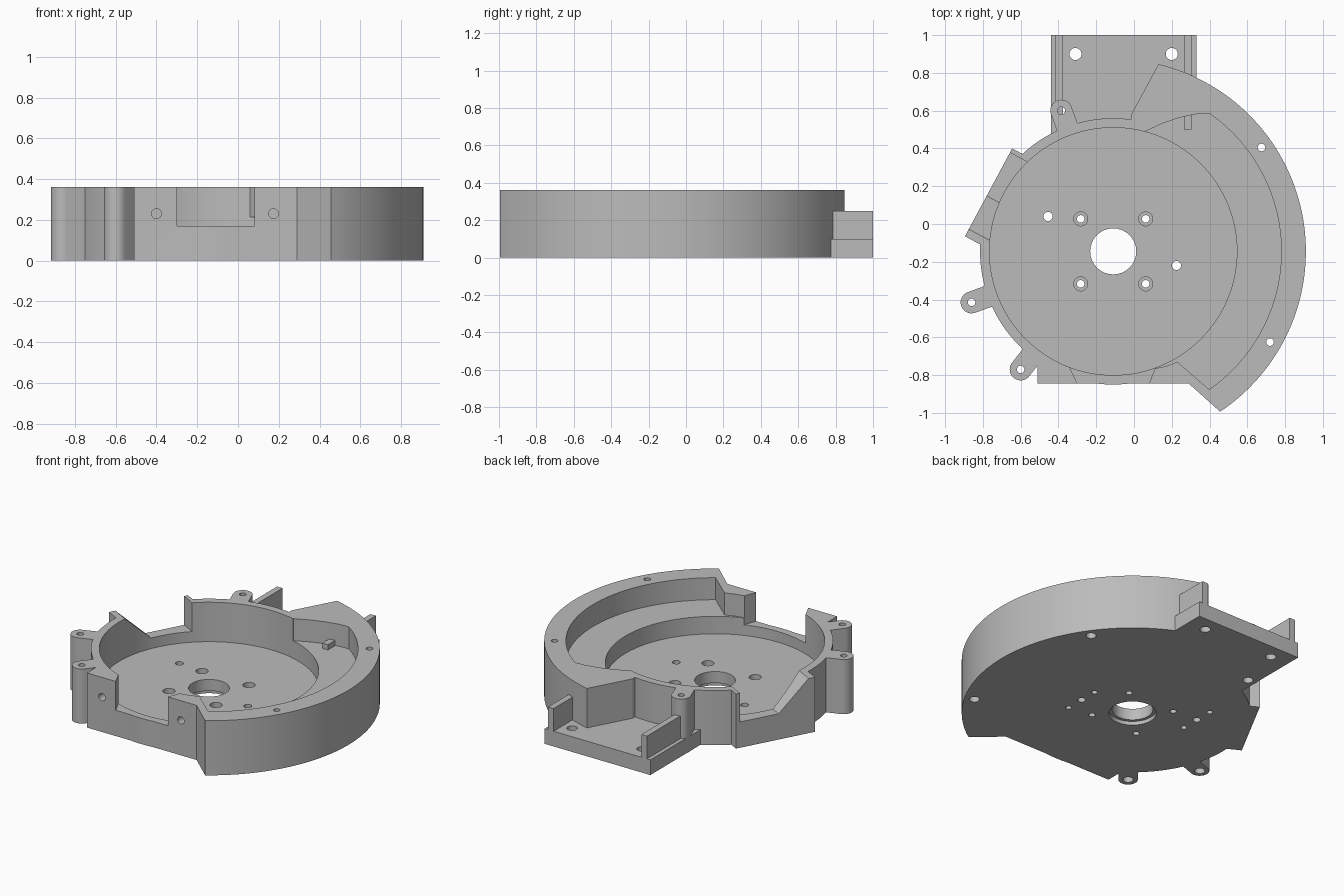
import bpy, bmesh, math
from mathutils import Vector, Matrix

cube = bpy.data.objects.get("Cube")
if cube:
    bpy.data.objects.remove(cube)

grey = bpy.data.materials.new("machined_grey")
grey.use_nodes = True
grey.diffuse_color = (0.5, 0.5, 0.5, 1)
grey.node_tree.nodes["Principled BSDF"].inputs["Base Color"].default_value = (0.5, 0.5, 0.5, 1)

C = Vector((-0.11, -0.145))   # axis of the round chamber
H = 0.36                      # wall height
FLOOR, LEDGE, SILL = 0.10, 0.215, 0.17


def arc(center, r, a0, a1, n):
    return [(center[0] + r * math.cos(math.radians(a0 + (a1 - a0) * i / n)),
             center[1] + r * math.sin(math.radians(a0 + (a1 - a0) * i / n))) for i in range(n + 1)]


def circle(center, r, n=32):
    return arc(center, r, 0, 360, n)[:-1]


def prism(name, pts, z0, z1, frame=None):
    """Extrude a flat outline from z0 to z1, optionally placed by a matrix."""
    bm = bmesh.new()
    face = bm.faces.new([bm.verts.new((p[0], p[1], z0)) for p in pts])
    out = bmesh.ops.extrude_face_region(bm, geom=[face])
    top = [v for v in out["geom"] if isinstance(v, bmesh.types.BMVert)]
    bmesh.ops.translate(bm, verts=top, vec=(0, 0, z1 - z0))
    if frame:
        bm.transform(frame)
    bmesh.ops.recalc_face_normals(bm, faces=bm.faces)
    mesh = bpy.data.meshes.new(name)
    bm.to_mesh(mesh)
    bm.free()
    mesh.materials.append(grey)
    ob = bpy.data.objects.new(name, mesh)
    bpy.context.collection.objects.link(ob)
    return ob


def box(name, x0, x1, y0, y1, z0, z1):
    return prism(name, [(x0, y0), (x1, y0), (x1, y1), (x0, y1)], z0, z1)


def combine(target, tool, operation):
    mod = target.modifiers.new("join", "BOOLEAN")
    mod.operation = operation
    mod.solver = "EXACT"
    mod.object = tool
    bpy.context.view_layer.objects.active = target
    bpy.ops.object.modifier_apply(modifier=mod.name)
    bpy.data.objects.remove(tool)


def add(tool):
    combine(housing, tool, "UNION")


def cut(tool):
    combine(housing, tool, "DIFFERENCE")


def hole(p, r, z0=-0.1, z1=0.5):
    cut(prism("hole", circle(p, r), z0, z1))


# round chamber body
housing = prism("housing", circle(C, 0.705, 128), 0, H)

# wide right-hand sector with the straight front wall
add(prism("sector", arc(C, 1.02, -56.3, 76.4, 72)
          + [(-0.015, 0.58), (-0.015, 0.4), tuple(C), (-0.51, -0.5),
             (-0.51, -0.845), (0.29, -0.845)], 0, H))

# slanted mounting plate on the left flank; frame axes: along, up, inward
start, end = Vector((-0.645, 0.40)), Vector((-0.895, -0.065))
along = (end - start).normalized()
inward = Vector((-along.y, along.x))
frame = Matrix(((along.x, 0, inward.x, start.x),
                (along.y, 0, inward.y, start.y),
                (0, 1, 0, 0),
                (0, 0, 0, 1)))
length = (end - start).length
add(prism("side_plate", [(0, 0), (length, 0), (length, H), (0, H)], 0, 0.2, frame))

# screw lugs on the outer wall
lugs = [Vector((-0.385, 0.60)), Vector((-0.86, -0.415)), Vector((-0.60, -0.77))]
for p in lugs:
    a = math.degrees(math.atan2(p.y - C.y, p.x - C.x))
    root = p + (C - p).normalized() * 0.25
    add(prism("lug", arc(p, 0.058, a - 90, a + 90, 20)
              + arc(root, 0.058, a + 90, a + 91, 1)[:1]
              + arc(root, 0.058, a - 90, a - 89, 1)[:1], 0, H))

# rear platform
add(box("platform", -0.44, 0.33, 0.3, 1.0, 0, FLOOR))

# chamber pocket and raised ledge pocket
cut(prism("chamber", circle(C, 0.655, 128), FLOOR, 0.5))
cut(prism("ledge", arc(C, 0.89, -55.2, 55.2, 60)
          + [(0.33, 0.582), (0.24, 0.563), (0.15, 0.532), (0.06, 0.49),
             tuple(C), (0.11, -0.765), (0.17, -0.753), (0.23, -0.73)], LEDGE, 0.5))

# front opening
cut(prism("front_opening", [(-0.30, -0.845), (-0.26, -0.93), (0.05, -0.93), (0.08, -0.845),
                            (0.12, -0.74), (0.05, -0.6), (-0.3, -0.6), (-0.345, -0.75)],
          SILL, 0.5))

# side opening with one sloping end
cut(prism("side_opening", [(0.025, SILL), (0.285, SILL), (0.485, H), (0.485, 0.5), (0.025, 0.5)],
          -0.1, 0.17, frame))

# side plate and front wall screw holes
for t, z in ((0.28, 0.115), (0.425, 0.115), (0.425, 0.25)):
    cut(prism("side_hole", circle((t, z), 0.022), -0.05, 0.06, frame))
front = Matrix(((1, 0, 0, 0), (0, 0, 1, -0.845), (0, 1, 0, 0), (0, 0, 0, 1)))
for x in (-0.40, 0.175):
    cut(prism("front_hole", circle((x, 0.23), 0.024), -0.05, 0.08, front))

# shaft hole with a recess underneath
hole(C, 0.122)
hole(C, 0.142, -0.1, 0.025)

# motor screw holes, counterbored from above
for sx in (-1, 1):
    for sy in (-1, 1):
        p = C + Vector((sx, sy)) * 0.172
        hole(p, 0.02)
        hole(p, 0.037, 0.06, 0.3)

# floor holes, each flanked by two blind holes underneath
for p in (Vector((-0.455, 0.04)), Vector((0.225, -0.22))):
    hole(p, 0.024)
    for s in (-1, 1):
        hole(p + Vector((0, s * 0.12)), 0.018, -0.1, 0.06)

# rim and lug holes, widened underneath; platform holes
for p in lugs + [Vector((0.675, 0.405)), Vector((0.72, -0.625))]:
    hole(p, 0.02)
    hole(p, 0.031, -0.1, 0.08)
for x in (-0.31, 0.2):
    hole((x, 0.9), 0.032)

# platform ribs; the right one runs through the wall onto the ledge
left_rib = box("left_rib", -0.415, -0.375, 0.52, 1.0, 0.09, 0.25)
right_rib = box("right_rib", 0.265, 0.305, 0.5, 1.0, 0.09, 0.25)

# crisp edges, smooth curved walls
bpy.ops.object.select_all(action="DESELECT")
housing.select_set(True)
bpy.context.view_layer.objects.active = housing
bpy.ops.object.shade_smooth_by_angle(angle=math.radians(25))
